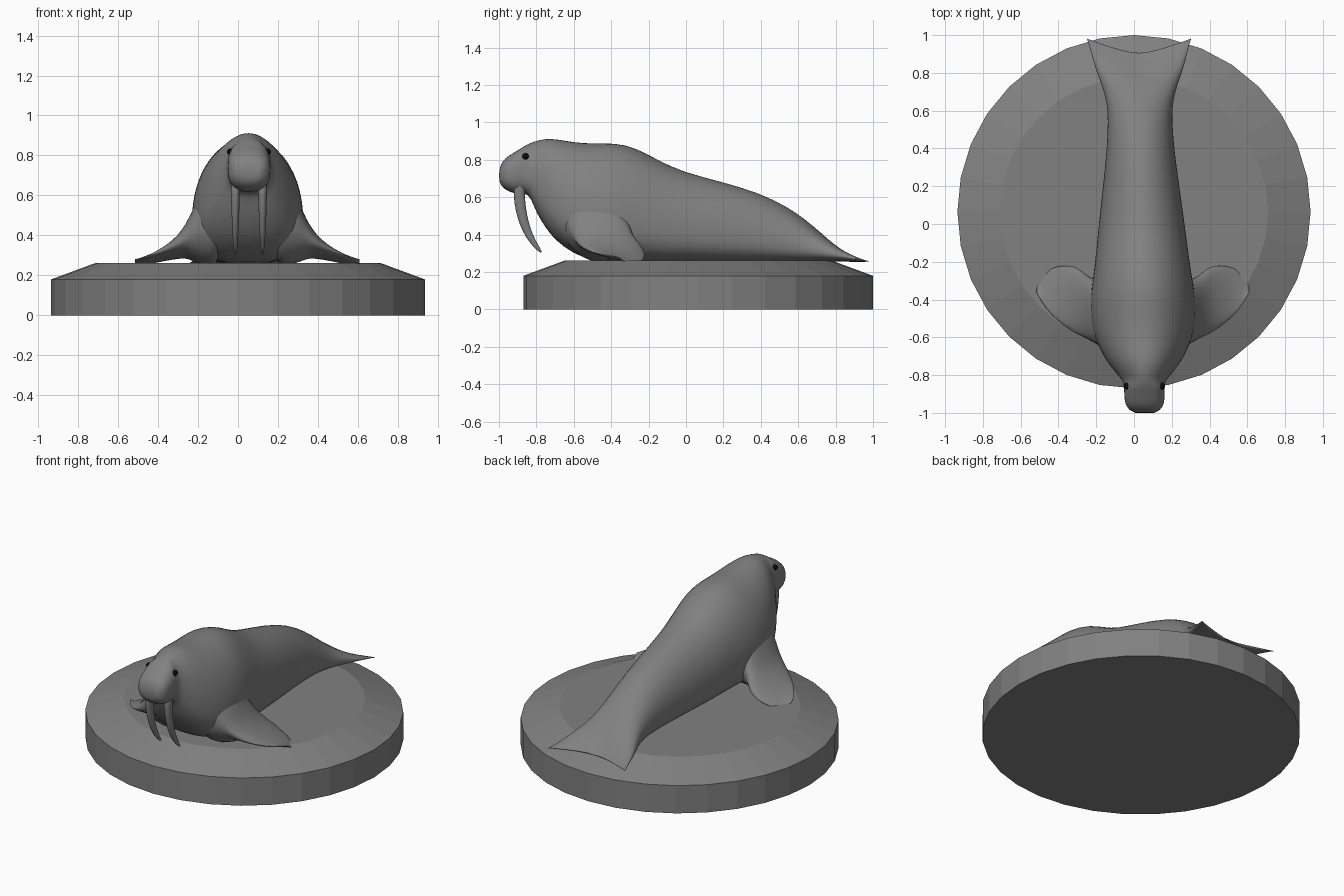
import bpy, bmesh, math

if "Cube" in bpy.data.objects:
    bpy.data.objects.remove(bpy.data.objects["Cube"])


def material(name, v):
    m = bpy.data.materials.new(name)
    m.diffuse_color = (v, v, v, 1)
    m.use_nodes = True
    m.node_tree.nodes["Principled BSDF"].inputs["Base Color"].default_value = m.diffuse_color
    return m


grey = material("dark grey", .22)
black = material("black", .004)


def loft(name, rings, subsurf=0, smooth=True):
    """Skin a list of equal-length closed rings and cap both ends with strips."""
    bm = bmesh.new()
    vr = [[bm.verts.new(p) for p in r] for r in rings]
    n = len(vr[0])
    for a, b in zip(vr, vr[1:]):
        for i in range(n):
            bm.faces.new((a[i], a[(i + 1) % n], b[(i + 1) % n], b[i]))
    for r in (vr[0], vr[-1]):
        for i in range(n // 2):
            quad = [r[i], r[i + 1], r[n - i - 1], r[(n - i) % n]]
            bm.faces.new(list(dict.fromkeys(quad)))
    bmesh.ops.recalc_face_normals(bm, faces=bm.faces)
    me = bpy.data.meshes.new(name)
    bm.to_mesh(me)
    bm.free()
    me.materials.append(grey)
    ob = bpy.data.objects.new(name, me)
    bpy.context.collection.objects.link(ob)
    for f in me.polygons:
        f.use_smooth = smooth
    if subsurf:
        m = ob.modifiers.new("smooth", 'SUBSURF')
        m.levels = m.render_levels = subsurf
    return ob


def power(v, e):
    return math.copysign(abs(v) ** e, v)


def angles(n):
    return [2 * math.pi * i / n for i in range(n)]


# Round pedestal with a sloping rim
loft("pedestal", [[(r * math.cos(a), 0.065 + r * math.sin(a), z) for a in angles(32)]
                  for r, z in ((0.935, 0), (0.935, 0.18), (0.71, 0.263))], smooth=False)


def centre_x(y):
    return 0.041 - 0.016 * y


# Body from nose to tail: y, top, bottom, half width
body = [
    (-1.0, .745, .685, .05), (-.985, .79, .655, .085), (-.95, .823, .63, .105),
    (-.9, .85, .615, .108), (-.86, .878, .622, .107), (-.83, .892, .60, .113),
    (-.8, .903, .515, .14), (-.75, .914, .435, .18), (-.7, .914, .37, .215),
    (-.6, .895, .295, .262), (-.5, .888, .262, .28), (-.38, .893, .255, .28),
    (-.27, .868, .252, .26), (-.15, .80, .25, .245), (-.02, .737, .25, .23),
    (.2, .682, .25, .203), (.4, .622, .25, .178), (.55, .545, .25, .17),
    (.64, .48, .25, .174), (.72, .412, .252, .197), (.79, .347, .256, .235),
    (.84, .305, .256, .252), (.88, .277, .255, .267), (.9, .263, .254, .277),
    (.903, .262, .254, .278)]


def body_ring(y, top, bot, w):
    mid = bot + (top - bot) * (0.5 if y < -.85 else 0.36)
    pts = []
    for a in angles(32):
        c, s = math.cos(a), math.sin(a)
        e = 0.78 if y < -.85 else (1.0 if s > 0 else 0.75)
        x = w * power(c, e)
        z = mid + (top - mid if s > 0 else mid - bot) * power(s, e)
        # the tail edge sweeps back to two points
        sweep = max(0, min(1, (y - .7) / .2)) * 0.08 * abs(c) ** 1.3
        pts.append((centre_x(y) + x, y + sweep, z))
    return pts


loft("body", [body_ring(*b) for b in body], 1)

# Shoulder and front flipper sections: x offset, y centre, half length, z centre, half thickness
flipper = [
    (.12, -.49, .20, .49, .25), (.19, -.48, .185, .455, .20), (.245, -.465, .175, .425, .165),
    (.28, -.45, .168, .395, .12), (.31, -.43, .172, .37, .083), (.35, -.405, .18, .34, .055),
    (.40, -.385, .17, .315, .036), (.46, -.365, .142, .29, .02), (.51, -.35, .105, .274, .012),
    (.545, -.335, .06, .264, .006), (.563, -.335, .03, .261, .003)]

for side, label in ((-1, "left"), (1, "right")):
    loft("front_flipper_" + label,
         [[(0.047 + side * x, y + l * math.cos(a), z + t * math.sin(a) - .02 * math.cos(a))
           for a in angles(20)] for x, y, l, z, t in flipper], 1)

    # Curved tusk: y, z, radius
    tusk = [(-.89, .69, .032), (-.893, .62, .031), (-.885, .54, .028), (-.866, .46, .024),
            (-.837, .39, .019), (-.80, .335, .013), (-.772, .303, .006)]
    loft("tusk_" + label,
         [[(0.055 + side * 0.068 + r * .75 * math.cos(a), y + r * math.sin(a),
            z + r * .4 * math.sin(a)) for a in angles(12)] for y, z, r in tusk], 1)

    # Small dark eye
    bpy.ops.mesh.primitive_uv_sphere_add(segments=16, ring_count=8, radius=.018,
                                         location=(0.055 + side * .092, -.858, .818))
    eye = bpy.context.object
    eye.name = "eye_" + label
    bpy.ops.object.shade_smooth()
    eye.data.materials.append(black)
